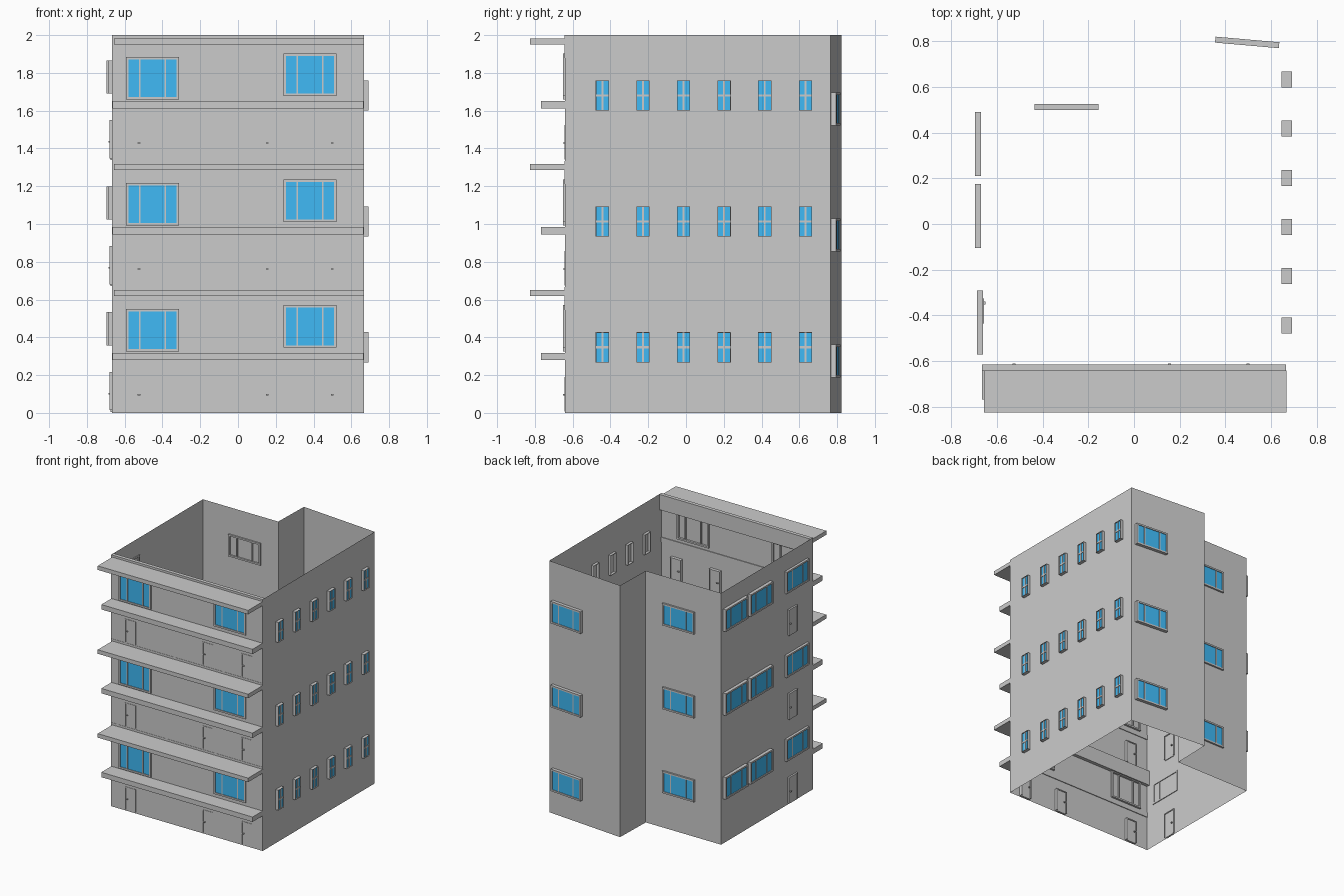
import bpy, bmesh
from math import radians
from mathutils import Matrix, Vector

if "Cube" in bpy.data.objects:
    bpy.data.objects.remove(bpy.data.objects["Cube"])

STOREY = 2 / 3
blue = bpy.data.materials.new("glass_blue")
blue.diffuse_color = (0.05, 0.49, 0.92, 1)
blue.use_nodes = True
blue.node_tree.nodes["Principled BSDF"].inputs["Base Color"].default_value = blue.diffuse_color


def boxes_mesh(name, boxes, mat=None):
    """Mesh made of axis-aligned boxes given as (x0, x1, y0, y1, z0, z1)."""
    bm = bmesh.new()
    for x0, x1, y0, y1, z0, z1 in boxes:
        m = Matrix.Translation(((x0 + x1) / 2, (y0 + y1) / 2, (z0 + z1) / 2)) \
            @ Matrix.Diagonal((x1 - x0, y1 - y0, z1 - z0, 1))
        bmesh.ops.create_cube(bm, size=1, matrix=m)
    me = bpy.data.meshes.new(name)
    bm.to_mesh(me)
    bm.free()
    if mat:
        me.materials.append(mat)
    return me


def place(name, mesh, x=0, y=0, z=0, angle=0):
    """One copy of the part on every storey."""
    for i in range(3):
        ob = bpy.data.objects.new(f"{name}_{i + 1}", mesh)
        ob.location = (x, y, z + i * STOREY)
        ob.rotation_euler.z = radians(angle)
        bpy.context.collection.objects.link(ob)


def ring(w, h, t, d0, d1):
    """Four bars of a rectangular frame, centred on x, standing on z = 0."""
    return [(-w / 2, w / 2, d0, d1, 0, t), (-w / 2, w / 2, d0, d1, h - t, h),
            (-w / 2, -w / 2 + t, d0, d1, t, h - t), (w / 2 - t, w / 2, d0, d1, t, h - t)]


def wide_window(name, w, h):
    """Three-light window: large middle pane, narrow side panes (outside is -y)."""
    t, m = 0.013, 0.068
    bars = ring(w, h, t, -0.013, 0.013)
    bars += [(s * m - 0.004, s * m + 0.004, -0.010, 0.010, t, h - t) for s in (-1, 1)]
    glass = [(-w / 2 + t, w / 2 - t, -0.007, -0.004, t, h - t)]
    return (boxes_mesh(name + "_frame", bars), boxes_mesh(name + "_glass", glass, blue))


def door(name, w, h, d):
    """Frame, leaf and a handle on both sides."""
    parts = ring(w, h, 0.008, -d, d)[1:]
    parts.append((-w / 2 + 0.008, w / 2 - 0.008, -d * 0.6, d * 0.6, 0, h - 0.008))
    hx = -w / 2 + 0.02
    parts.append((hx - 0.007, hx + 0.007, -d - 0.006, d + 0.006, 0.092, 0.099))
    return boxes_mesh(name, parts)


# Outer walls: an open shell swept up from the floor outline
outline = [(-0.666, -0.641), (0.666, -0.641), (0.666, 0.766),
           (0.005, 0.822), (-0.003, 0.51), (-0.666, 0.51)]
bm = bmesh.new()
low = [bm.verts.new((x, y, 0)) for x, y in outline]
edges = [bm.edges.new((low[i], low[(i + 1) % len(low)])) for i in range(len(low))]
top = bmesh.ops.extrude_edge_only(bm, edges=edges)["geom"]
bmesh.ops.translate(bm, vec=(0, 0, 2),
                    verts=[v for v in top if isinstance(v, bmesh.types.BMVert)])
bmesh.ops.recalc_face_normals(bm, faces=bm.faces)
walls = bpy.data.meshes.new("walls")
bm.to_mesh(walls)
bm.free()
bpy.context.collection.objects.link(bpy.data.objects.new("walls", walls))

# Front beams and canopies
place("front_beam", boxes_mesh("front_beam", [(-0.665, 0.665, -0.643, -0.614, 0.545, STOREY)]))
place("deep_canopy", boxes_mesh("deep_canopy", [(-0.656, 0.667, -0.825, -0.64, 0.618, 0.65)]))
place("shallow_canopy", boxes_mesh("shallow_canopy", [(-0.665, 0.665, -0.767, -0.635, 0.279, 0.318)]))

# Wide windows: (name, x, y, z, angle, parts)
tall = wide_window("tall_window", 0.28, 0.225)
short = wide_window("short_window", 0.28, 0.175)
for name, x, y, z, angle, parts in [
        ("front_left_window", -0.453, -0.638, 0.325, 0, tall),
        ("front_right_window", 0.381, -0.638, 0.345, 0, tall),
        ("side_window_front", -0.673, -0.43, 0.358, -90, short),
        ("side_window_middle", -0.682, 0.036, 0.358, -90, short),
        ("side_window_back", -0.682, 0.35, 0.358, -90, short),
        ("back_window_inner", -0.295, 0.511, 0.28, 180, short),
        ("back_window_outer", 0.495, 0.794, 0.188, 175, short)]:
    place(name + "_frame", parts[0], x, y, z, angle)
    place(name + "_glass", parts[1], x, y, z, angle)

# Small cross-barred windows along the right wall
w, h = 0.07, 0.16
bars = ring(w, h, 0.003, -0.023, 0.023)
bars += [(-0.005, 0.005, -0.020, 0, 0, h), (-w / 2, w / 2, -0.020, 0, h / 2 - 0.006, h / 2 + 0.006)]
small_frame = boxes_mesh("small_frame", bars)
small_glass = boxes_mesh("small_glass", [(-w / 2 + 0.002, w / 2 - 0.002, -0.015, -0.011, 0.002, h - 0.002)], blue)
for k in range(6):
    y = -0.443 + k * 0.215
    place(f"small_window_{k + 1}_frame", small_frame, 0.668, y, 0.267, 90)
    place(f"small_window_{k + 1}_glass", small_glass, 0.668, y, 0.267, 90)

# Doors
front_door = door("front_door", 0.095, 0.19, 0.014)
for k, x in enumerate((-0.497, 0.183, 0.526)):
    place(f"front_door_{k + 1}", front_door, x, -0.630, 0, 0)
place("side_door", door("side_door", 0.11, 0.21, 0.012), -0.668, -0.38, 0.006, -90)
